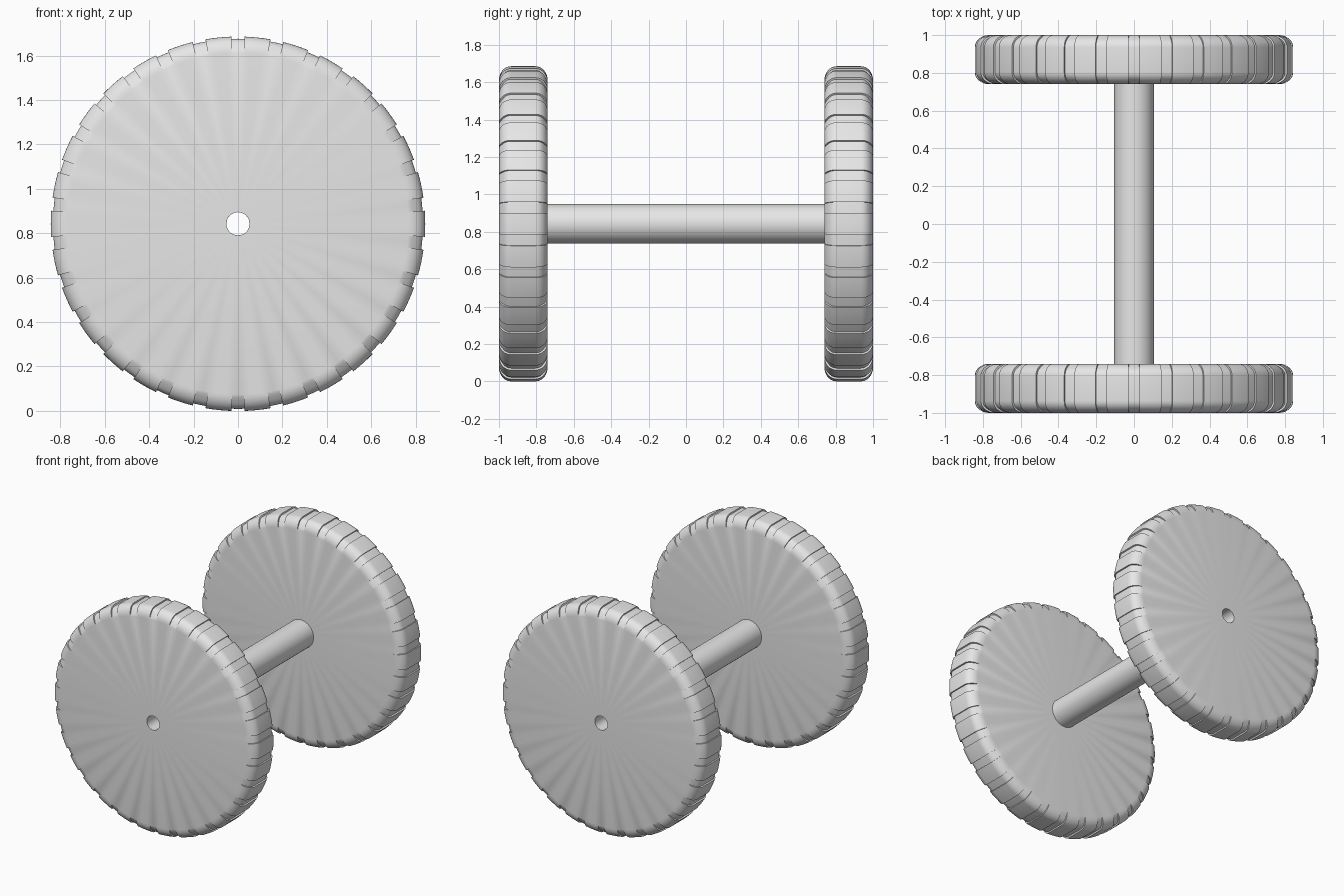
import bpy
import bmesh
import math

if "Cube" in bpy.data.objects:
    bpy.data.objects.remove(bpy.data.objects["Cube"], do_unlink=True)

RADIUS = 0.843       # wheel radius over the tread blocks
HALF = 0.13          # half the wheel thickness
HOLE = 0.052
AXLE = 0.105
BLOCKS = 30
GROOVE = 0.01        # groove depth
PITCH = 2 * math.pi / BLOCKS
HUB_Z = RADIUS * math.cos(PITCH / 6)

grey = bpy.data.materials.new("light grey")
grey.use_nodes = True
grey.diffuse_color = (0.8, 0.8, 0.8, 1)
grey.node_tree.nodes["Principled BSDF"].inputs["Base Color"].default_value = (0.8, 0.8, 0.8, 1)


def wheel_profile(depth):
    """Closed (radius, y) outline; depth lowers the tread and fades on the side."""
    round_y, round_r, steps = 0.065, 0.075, 8
    corner = []
    for i in range(steps + 1):
        a = math.pi / 2 * i / steps
        fade = min(1, 2 * math.sin(a))
        r = RADIUS - round_r + round_r * math.sin(a) - depth * fade * max(math.sin(a), 0.4)
        y = HALF - round_y + round_y * math.cos(a) - depth * fade * math.cos(a)
        corner.append((r, y))
    side = [(HOLE, HALF)] + corner
    return side + [(r, -y) for r, y in reversed(side)]


def loft(name, sections, y):
    """Join (angle, profile) sections around the y axis into a closed ring."""
    bm = bmesh.new()
    rings = [[bm.verts.new((r * math.sin(a), py, r * math.cos(a))) for r, py in prof]
             for a, prof in sections]
    for k, ring in enumerate(rings):
        nxt = rings[(k + 1) % len(rings)]
        for i in range(len(ring)):
            j = (i + 1) % len(ring)
            bm.faces.new((ring[i], ring[j], nxt[j], nxt[i]))
    bmesh.ops.remove_doubles(bm, verts=bm.verts, dist=0.0001)
    bmesh.ops.dissolve_degenerate(bm, edges=bm.edges, dist=0.0001)
    bmesh.ops.recalc_face_normals(bm, faces=bm.faces)
    mesh = bpy.data.meshes.new(name)
    bm.to_mesh(mesh)
    bm.free()
    mesh.materials.append(grey)
    ob = bpy.data.objects.new(name, mesh)
    ob.location = (0, y, HUB_Z)
    bpy.context.collection.objects.link(ob)
    bpy.ops.object.select_all(action='DESELECT')
    ob.select_set(True)
    bpy.context.view_layer.objects.active = ob
    bpy.ops.object.shade_smooth_by_angle(angle=math.radians(30))
    return ob


# Tread: a groove centred on each pitch line, a raised block between grooves
block, groove = wheel_profile(0), wheel_profile(GROOVE)
sections = []
for n in range(BLOCKS):
    start = n * PITCH
    for f in (-1 / 6, 0, 1 / 6):
        sections.append((start + f * PITCH, groove))
    for f in (1 / 6, 1 / 3, 1 / 2, 2 / 3, 5 / 6):
        sections.append((start + f * PITCH, block))

loft("front_wheel", sections, -1 + HALF)
loft("back_wheel", sections, 1 - HALF)

# Hollow axle between the wheels
end = 1 - 2 * HALF
tube = [(HOLE, end), (AXLE, end), (AXLE, -end), (HOLE, -end)]
loft("axle", [(2 * math.pi * i / 48, tube) for i in range(48)], 0)
